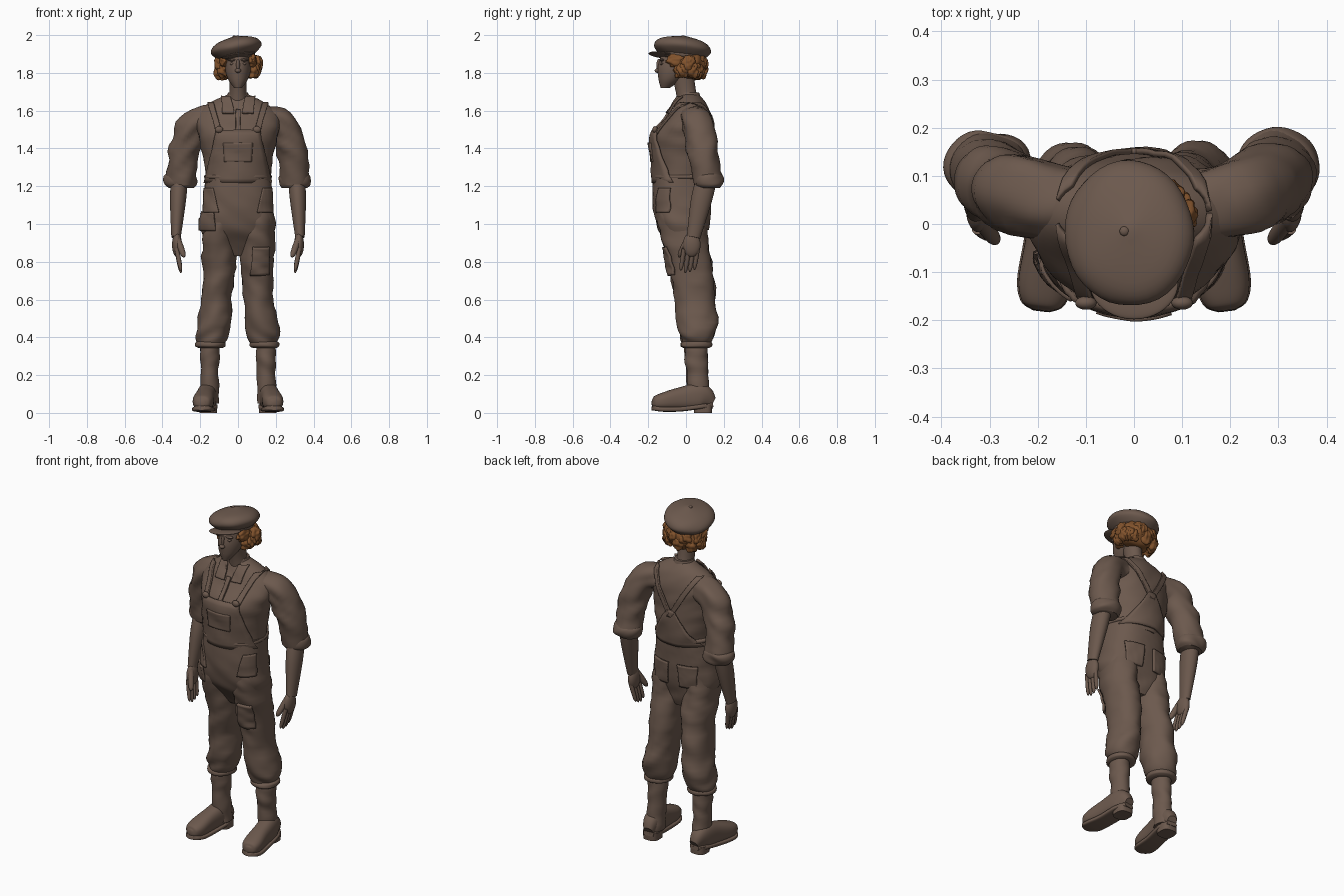
import bpy, bmesh, math, random
from mathutils import Vector, noise
from mathutils.bvhtree import BVHTree

random.seed(4)
cube = bpy.data.objects.get("Cube")
if cube:
    bpy.data.objects.remove(cube)


def material(name, rgb):
    mat = bpy.data.materials.new(name)
    mat.use_nodes = True
    mat.diffuse_color = (*rgb, 1)
    mat.node_tree.nodes["Principled BSDF"].inputs["Base Color"].default_value = (*rgb, 1)
    return mat


BROWN = material("dull brown", (.15, .1, .075))
GINGER = material("ginger hair", (.22, .085, .025))
FOLDS = .016
surfaces, made = {}, []


def finish(name, bm, mat=BROWN):
    """Turn a bmesh into a named object and remember its surface."""
    bmesh.ops.recalc_face_normals(bm, faces=bm.faces)
    surfaces[name] = BVHTree.FromBMesh(bm)
    mesh = bpy.data.meshes.new(name)
    bm.to_mesh(mesh)
    bm.free()
    mesh.materials.append(mat)
    ob = bpy.data.objects.new(name, mesh)
    bpy.context.collection.objects.link(ob)
    made.append(ob)
    return ob


def spline(rows, steps=6):
    """Smoothly interpolate section rows (Catmull-Rom)."""
    rows = [Vector(row) for row in rows]
    rows = [rows[0], *rows, rows[-1]]
    out = []
    for before, start, end, after in zip(rows, rows[1:], rows[2:], rows[3:]):
        for j in range(steps):
            t = j / steps
            straight = start.lerp(end, t * t * (3 - 2 * t))
            ease_out = (end - before) * (t * (1 - t) ** 2 / 2)
            ease_in = (after - start) * (t * t * (1 - t) / 2)
            out.append(straight + ease_out - ease_in)
    return out + [rows[-1]]


def loft(name, rows, side=1, across=(0, 1, 0), along=None, power=2, folds=0, sides=40):
    """Skin oval sections (x, y, z, radius, radius) across a path."""
    rows, across = spline(rows), Vector(across)
    centres = [Vector(row[:3]) for row in rows]
    last = len(rows) - 1
    bm, rings = bmesh.new(), []
    for i, (centre, row) in enumerate(zip(centres, rows)):
        tangent = Vector(along) if along else centres[min(i + 1, last)] - centres[max(i - 1, 0)]
        tangent.normalize()
        v = (across - tangent * across.dot(tangent)).normalized()
        u = v.cross(tangent)
        ring = []
        for k in range(sides):
            angle = math.tau * k / sides
            c, s = (math.copysign(abs(f(angle)) ** (2 / power), f(angle)) for f in (math.cos, math.sin))
            spoke = u * c * row[3] + v * s * row[4]
            point = centre + spoke
            crease = Vector((point.x + side, point.y, 2 * point.z + point.x)) * 9
            point += spoke.normalized() * folds * noise.noise(crease)
            ring.append(bm.verts.new((point.x * side, point.y, max(point.z, 0))))
        rings.append(ring)
    for low, high in zip(rings, rings[1:]):
        for k in range(sides):
            bm.faces.new((low[k - 1], low[k], high[k], high[k - 1]))
    bm.faces.new(rings[0])
    bm.faces.new(rings[-1])
    return finish(name, bm)


def stack(name, rows, x=lambda z: 0, **options):
    """Level sections (z, y, half width, half depth)."""
    return loft(name, [(x(z), y, z, w, d) for z, y, w, d in rows], along=(0, 0, 1), **options)


def band(name, centre, width, depth, height, **options):
    """Rolled cloth ring."""
    x, y, z = centre
    rows = [(z + height * k, y, width * (1 - k ** 4 / 5), depth * (1 - k ** 4 / 5))
            for k in (-1, -.5, .5, 1)]
    return stack(name, rows, lambda z: x, **options)


def finger(name, start, end, radius, side):
    """Tapered finger with a rounded tip."""
    start, end = Vector(start), Vector(end)
    rows = [(*start.lerp(end, t), r, r) for t, r in
            ((0, radius), (.5, radius), (.85, radius * .8), (1, radius * .3))]
    return loft(name, rows, side, sides=14)


def blob(name, centre, radii, mat=BROWN, rough=0):
    bm = bmesh.new()
    bmesh.ops.create_icosphere(bm, subdivisions=4, radius=1)
    for v in bm.verts:
        swell = 1 + rough * noise.noise(v.co * 2 + Vector(centre) * 9)
        v.co = Vector(centre) + Vector(a * b * swell for a, b in zip(v.co, radii))
    return finish(name, bm, mat)


def panel(name, target, bottom, top, front=True, side=1, lift=.01, cells=12):
    """Cloth patch on a surface between two level edges (x, x, z)."""
    facing, tree, bm, grid = (-1 if front else 1), surfaces[target], bmesh.new(), []
    for i in range(cells + 1):
        x_in, x_out, z = Vector(bottom).lerp(Vector(top), i / cells)
        line = []
        for j in range(cells + 1):
            x = side * (x_in + (x_out - x_in) * j / cells)
            hit, normal, *_ = tree.ray_cast(Vector((x, facing, z)), Vector((0, -facing, 0)))
            if hit is None:
                hit, normal, *_ = tree.find_nearest(Vector((x, facing / 9, z)))
            if normal.y * facing < 0:
                normal = -normal
            line.append(bm.verts.new(hit + normal * lift))
        grid.append(line)
    for low, high in zip(grid, grid[1:]):
        for j in range(cells):
            bm.faces.new((low[j], low[j + 1], high[j + 1], high[j]))
    cloth = finish(name, bm).modifiers.new("thickness", "SOLIDIFY")
    cloth.thickness, cloth.offset = .012, 0


def centred(half, z):
    return -half, half, z


# Shirt, overall body and neck
stack("shirt", [(1.2, -.015, .168, .145), (1.35, -.01, .185, .158), (1.47, -.015, .21, .158),
                (1.56, .015, .225, .12), (1.63, .025, .165, .085), (1.685, .02, .06, .05)], folds=FOLDS / 2)
stack("overall_body", [(1.265, -.022, .172, .15), (1.1, -.025, .186, .148), (.98, -.02, .196, .13),
                       (.89, 0, .15, .09), (.83, .015, .06, .06)], folds=FOLDS / 2, power=2.4)
band("waistband", (0, -.02, 1.25), .178, .154, .018, power=2.4)
stack("neck", [(1.6, .02, .06, .06), (1.7, 0, .045, .054), (1.8, -.02, .048, .06)])

# Head and face
stack("head", [(1.72, -.11, .02, .024), (1.77, -.08, .054, .066), (1.84, -.04, .069, .108),
               (1.95, -.03, .05, .08)])
blob("nose_bridge", (0, -.143, 1.84), (.01, .014, .035))
blob("nose_tip", (0, -.15, 1.812), (.016, .016, .012))
for z in (1.767, 1.776):
    blob("lip", (0, -.132, z), (.02, .014, .006))

# Hair with loose waves
blob("hair", (.004, .025, 1.84), (.114, .083, .08), GINGER, .16)
for i in range(18):
    angle = math.radians(15 * i - 38)
    size = random.uniform(.03, .038)
    spot = (.096 * math.cos(angle), .01 + .07 * math.sin(angle), random.uniform(1.805, 1.86))
    blob("wave", spot, (size, size, size * 1.2), GINGER, .35)

# Flat cap, worn tilted
crown = stack("cap_crown", [(1.88, -.015, .09, .11), (1.925, -.02, .134, .15), (1.968, -.018, .105, .12),
                            (1.996, -.01, .01, .01)], lambda z: -.01, folds=FOLDS / 3)
headband = band("cap_band", (0, -.02, 1.885), .09, .12, .02)
visor = blob("cap_visor", (0, -.122, 1.883), (.092, .076, .011))
for ob in (crown, headband, visor):
    for v in ob.data.vertices:
        v.co.z += .15 * v.co.x - .1 * v.co.y
blob("cap_button", (-.02, -.015, 1.992), (.01, .01, .007))

# Bib, placket and back yoke
stack("collar_stand", [(1.64, .02, .075, .065), (1.695, .016, .052, .054)])
panel("placket", "shirt", centred(.012, 1.48), centred(.012, 1.6), lift=.006)
panel("bib", "shirt", centred(.165, 1.22), centred(.11, 1.49), lift=.013)
panel("bib_pocket", "bib", centred(.07, 1.33), centred(.075, 1.43), lift=.006)
panel("back_yoke", "shirt", centred(.15, 1.22), centred(.02, 1.43), front=False, lift=.007)
panel("tool_pocket", "overall_body", (.115, .195, .97), (.125, .195, 1.06), side=-1)


def toe_out(y):
    return .17 - y / 8


def leg_line(z):
    return .1 + max(0, .7 - z) / 8


SHOE = [(.14, .03, .028), (.08, .07, .05), (-.03, .06, .051), (-.12, .046, .055), (-.165, .033, .042),
        (-.18, .014, .016)]

for word, side in (("left", 1), ("right", -1)):
    # Face details
    blob(word + "_brow", (side * .031, -.128, 1.868), (.024, .013, .007))
    blob(word + "_eye", (side * .03, -.127, 1.848), (.014, .01, .007))
    blob(word + "_sideburn", (side * .075, -.05, 1.865), (.024, .055, .035), GINGER, .3)

    # Collar, straps and pockets
    panel(word + "_collar", "shirt", (.02, .08, 1.58), (.035, .085, 1.665), side=side, lift=.012)
    panel(word + "_front_strap", "shirt", (.08, .11, 1.47), (.125, .155, 1.635), side=side, lift=.008)
    panel(word + "_back_strap", "shirt", (-.02, .01, 1.39), (.125, .155, 1.635), False, side, .007)
    panel(word + "_hip_pocket", "overall_body", (.1, .18, 1.06), (.13, .175, 1.19), side=side, lift=.003)
    panel(word + "_back_pocket", "overall_body", (.04, .13, .97), (.03, .14, 1.1), False, side, .006)
    blob(word + "_buckle", (side * .1, -.164, 1.5), (.022, .014, .018))

    # Trouser leg with gathered hem
    stack(word + "_trouser_leg", [(1.08, -.025, .075, .125), (.97, -.018, .09, .127), (.8, .02, .09, .115),
                                  (.6, .05, .079, .11), (.43, .06, .09, .1), (.36, .058, .065, .07)],
          leg_line, side=side, folds=FOLDS)
    band(word + "_hem", (.145, .057, .362), .079, .083, .018, side=side, folds=FOLDS / 2)

    # Boot
    stack(word + "_boot_shaft", [(.42, .055, .046, .058), (.3, .055, .052, .062), (.2, .06, .046, .056),
                                 (.05, .07, .05, .06)], lambda z: .15, side=side, folds=FOLDS / 2)
    loft(word + "_boot_foot", [(toe_out(y), y, max(.055, h + .015), h, w) for y, h, w in SHOE],
         side, (1, 0, 0), power=2.5)
    loft(word + "_sole", [(toe_out(y), y, .014 + abs(y + .08) / 8, .013, w + .003) for y, h, w in SHOE],
         side, (1, 0, 0), power=4)
    stack(word + "_heel", [(0, .09, .046, .048), (.045, .09, .048, .05)], lambda z: .157,
          side=side, power=3)

    # Sleeve with rolled cuff
    sleeve = [(.12, .035, 1.56, .078), (.225, .06, 1.53, .082), (.283, .085, 1.4, .08), (.3, .115, 1.22, .076)]
    loft(word + "_sleeve", [(*row, row[-1]) for row in sleeve], side, folds=FOLDS)
    band(word + "_sleeve_cuff", (.302, .117, 1.23), .083, .074, .04, side=side, folds=FOLDS)

    # Forearm and hand
    loft(word + "_forearm", [(.31, .11, 1.24, .045, .055), (.318, .08, 1.12, .042, .055),
                             (.328, .04, .93, .025, .036)], side)
    blob(word + "_palm", (side * .323, .03, .89), (.026, .047, .065))
    for i, label in enumerate(("index", "middle", "ring", "little")):
        y = .024 * i - .01
        finger(f"{word}_{label}_finger", (.325, y, .87), (.302, y - .018, .738 + .012 * abs(i - 1.3)),
               .012, side)
    finger(word + "_thumb", (.32, .01, .92), (.285, -.038, .825), .017, side)

panel("knee_patch", "left_trouser_leg", (.07, .155, .73), (.08, .16, .88), lift=.008)

# Smooth shading with crisp edges
for ob in bpy.context.selected_objects:
    ob.select_set(False)
for ob in made:
    ob.select_set(True)
bpy.context.view_layer.objects.active = made[0]
bpy.ops.object.shade_smooth_by_angle(angle=math.radians(45))
